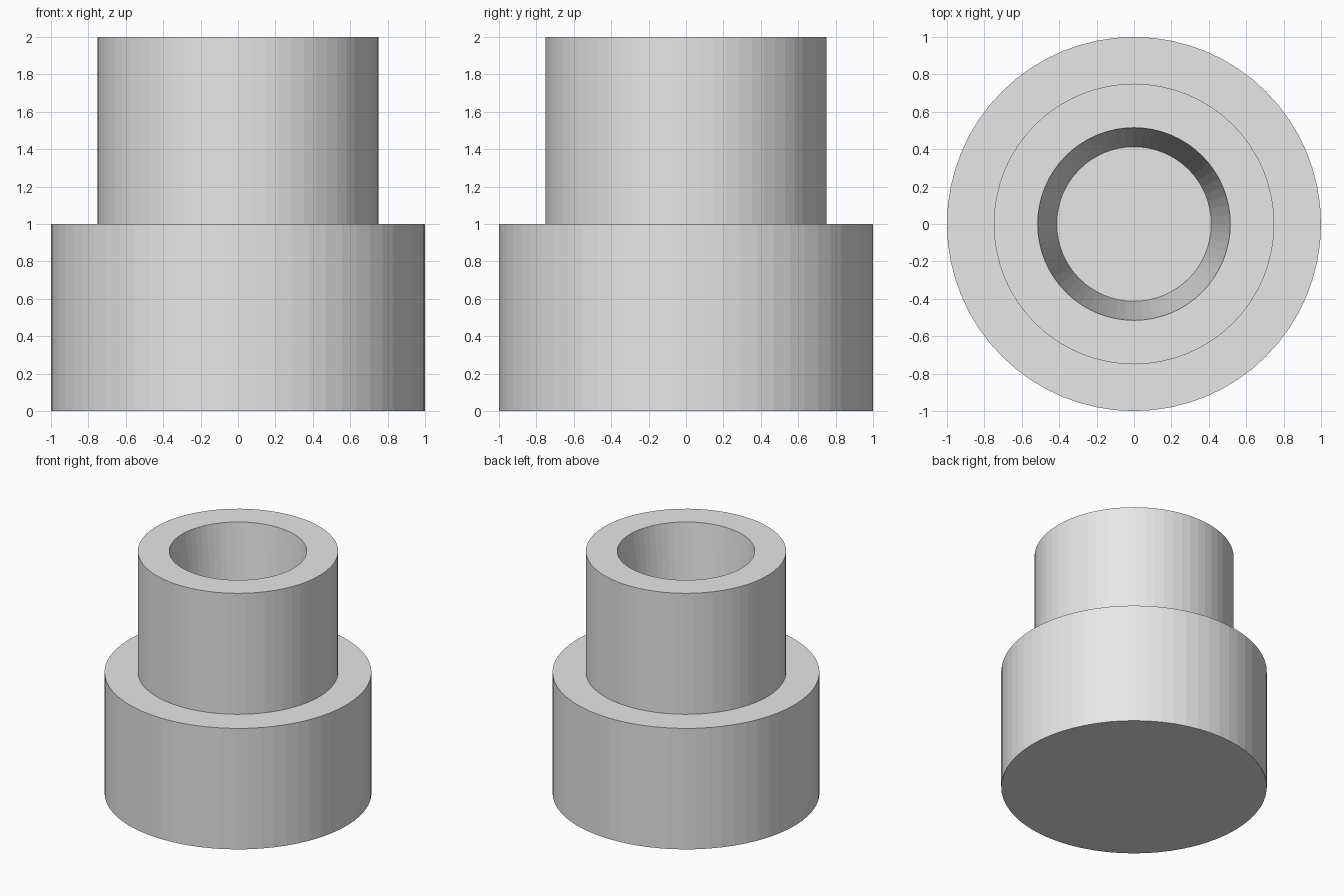
import bpy
import bmesh
import math

SEGMENTS = 64

# Remove the default cube
cube = bpy.data.objects.get("Cube")
if cube:
    bpy.data.objects.remove(cube, do_unlink=True)

# Single plain grey material
grey = bpy.data.materials.new("light grey")
grey.use_nodes = True
colour = (0.8, 0.8, 0.8, 1.0)
grey.diffuse_color = colour
grey.node_tree.nodes["Principled BSDF"].inputs["Base Color"].default_value = colour


def lathe(name, profile):
    """Turn (radius, height) points around z; end on the axis to close the solid."""
    bm = bmesh.new()
    points = [bm.verts.new((r, 0, z)) for r, z in profile]
    edges = [bm.edges.new(pair) for pair in zip(points, points[1:])]
    bmesh.ops.spin(bm, geom=points + edges, cent=(0, 0, 0), axis=(0, 0, 1),
                   angle=math.tau, steps=SEGMENTS)
    bmesh.ops.remove_doubles(bm, verts=bm.verts, dist=0.0001)
    bmesh.ops.recalc_face_normals(bm, faces=bm.faces)
    mesh = bpy.data.meshes.new(name)
    bm.to_mesh(mesh)
    bm.free()
    mesh.materials.append(grey)
    obj = bpy.data.objects.new(name, mesh)
    bpy.context.collection.objects.link(obj)
    return obj


# Wide base, narrower collar and tapered blind bore, as one stepped solid
lathe("stepped_socket", [
    (0, 0), (1, 0), (1, 1),             # base
    (0.75, 1), (0.75, 2),               # collar
    (0.515, 2), (0.413, 1), (0, 1),     # tapered bore and its floor
])
